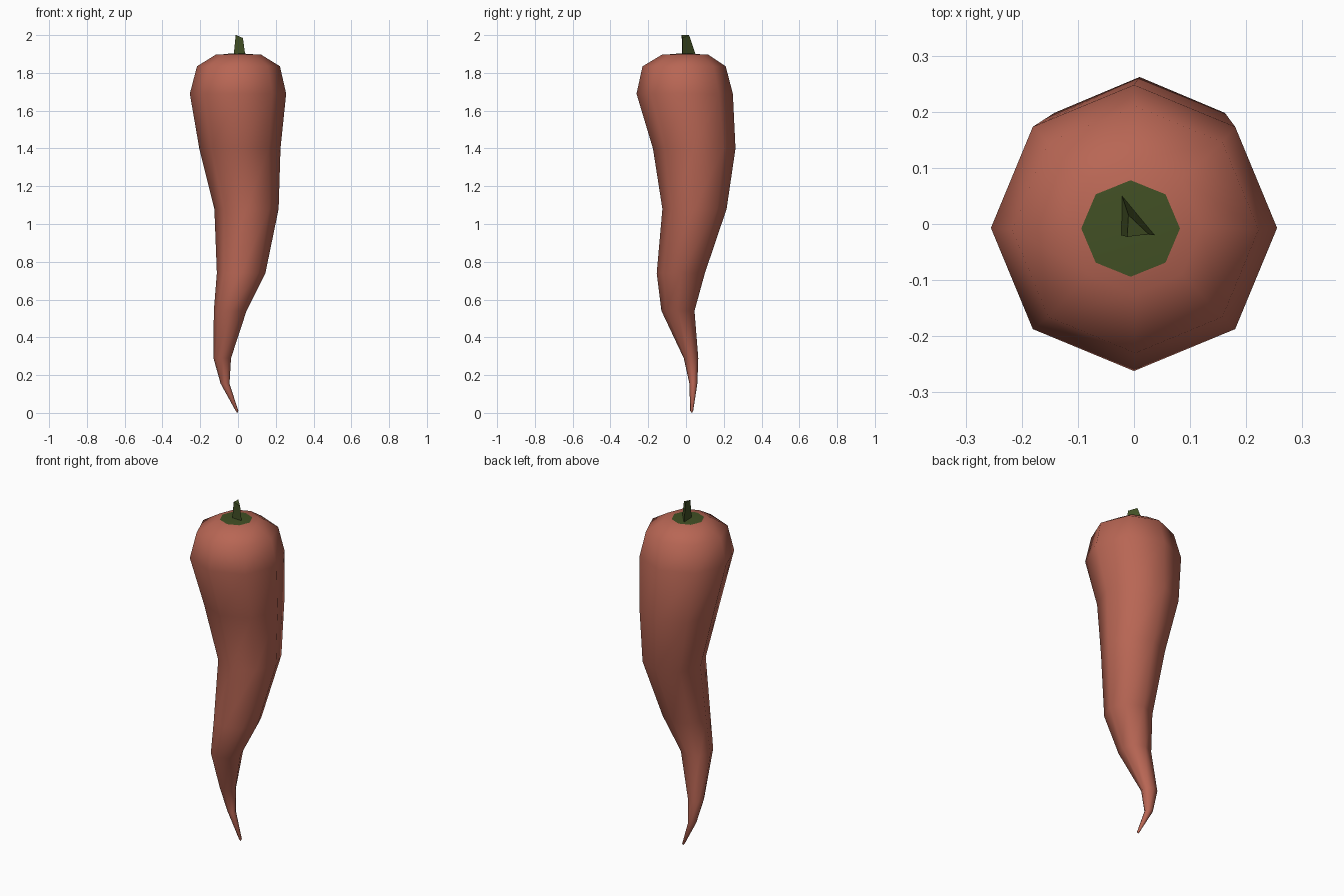
import bpy, math

if "Cube" in bpy.data.objects:
    bpy.data.objects.remove(bpy.data.objects["Cube"])


def material(name, color):
    m = bpy.data.materials.new(name)
    m.diffuse_color = (*color, 1)
    m.use_nodes = True
    m.node_tree.nodes["Principled BSDF"].inputs["Base Color"].default_value = m.diffuse_color
    return m


def make_object(name, verts, faces, mat, smooth):
    mesh = bpy.data.meshes.new(name)
    mesh.from_pydata(verts, [], faces)
    mesh.materials.append(mat)
    for p in mesh.polygons:
        p.use_smooth = smooth
    ob = bpy.data.objects.new(name, mesh)
    bpy.context.collection.objects.link(ob)
    return ob


def ring(cx, cy, rx, ry, z, n):
    return [(cx + rx * math.cos(2 * math.pi * i / n),
             cy + ry * math.sin(2 * math.pi * i / n), z) for i in range(n)]


def bridge(count, n):
    return [(k * n + i, k * n + (i + 1) % n, (k + 1) * n + (i + 1) % n, (k + 1) * n + i)
            for k in range(count - 1) for i in range(n)]


red = material("pepper red", (0.48, 0.133, 0.089))
green = material("stem green", (0.054, 0.080, 0.018))

# Pepper body: octagonal rings (z, x min, x max, y min, y max), tip to shoulder
N = 8
sections = [
    (0.01, -0.012, 0.002, 0.022, 0.038),
    (0.155, -0.092, -0.045, 0.018, 0.06),
    (0.29, -0.13, -0.037, -0.012, 0.065),
    (0.54, -0.128, 0.045, -0.13, 0.045),
    (0.74, -0.112, 0.145, -0.155, 0.10),
    (1.08, -0.125, 0.215, -0.125, 0.215),
    (1.40, -0.205, 0.225, -0.175, 0.262),
    (1.69, -0.255, 0.255, -0.262, 0.248),
    (1.835, -0.217, 0.222, -0.23, 0.21),
    (1.898, -0.115, 0.12, -0.125, 0.115),
]
verts = []
for z, x0, x1, y0, y1 in sections:
    verts += ring((x0 + x1) / 2, (y0 + y1) / 2, (x1 - x0) / 2, (y1 - y0) / 2, z, N)
faces = bridge(len(sections), N)
last = (len(sections) - 1) * N
tip, crown = len(verts), len(verts) + 1
verts += [(-0.004, 0.031, 0.0), (0, -0.005, 1.9)]
for i in range(N):
    j = (i + 1) % N
    faces += [(tip, j, i), (crown, last + i, last + j)]
make_object("pepper_body", verts, faces, red, True)

# Calyx: thin green patch around the stem
calyx = ring(-0.006, -0.008, 0.088, 0.086, 1.899, N) + [(-0.006, -0.008, 1.904)]
make_object("calyx", calyx, [(i, (i + 1) % N, N) for i in range(N)], green, True)

# Stem: tapered three-sided stub with a slanted top
stem = [(-0.023, -0.020, 1.895), (0.038, -0.020, 1.895), (-0.022, 0.052, 1.895),
        (-0.012, -0.023, 2.0), (0.026, -0.018, 1.985), (-0.010, 0.016, 2.0)]
make_object("stem", stem, bridge(2, 3) + [(3, 4, 5)], green, False)
